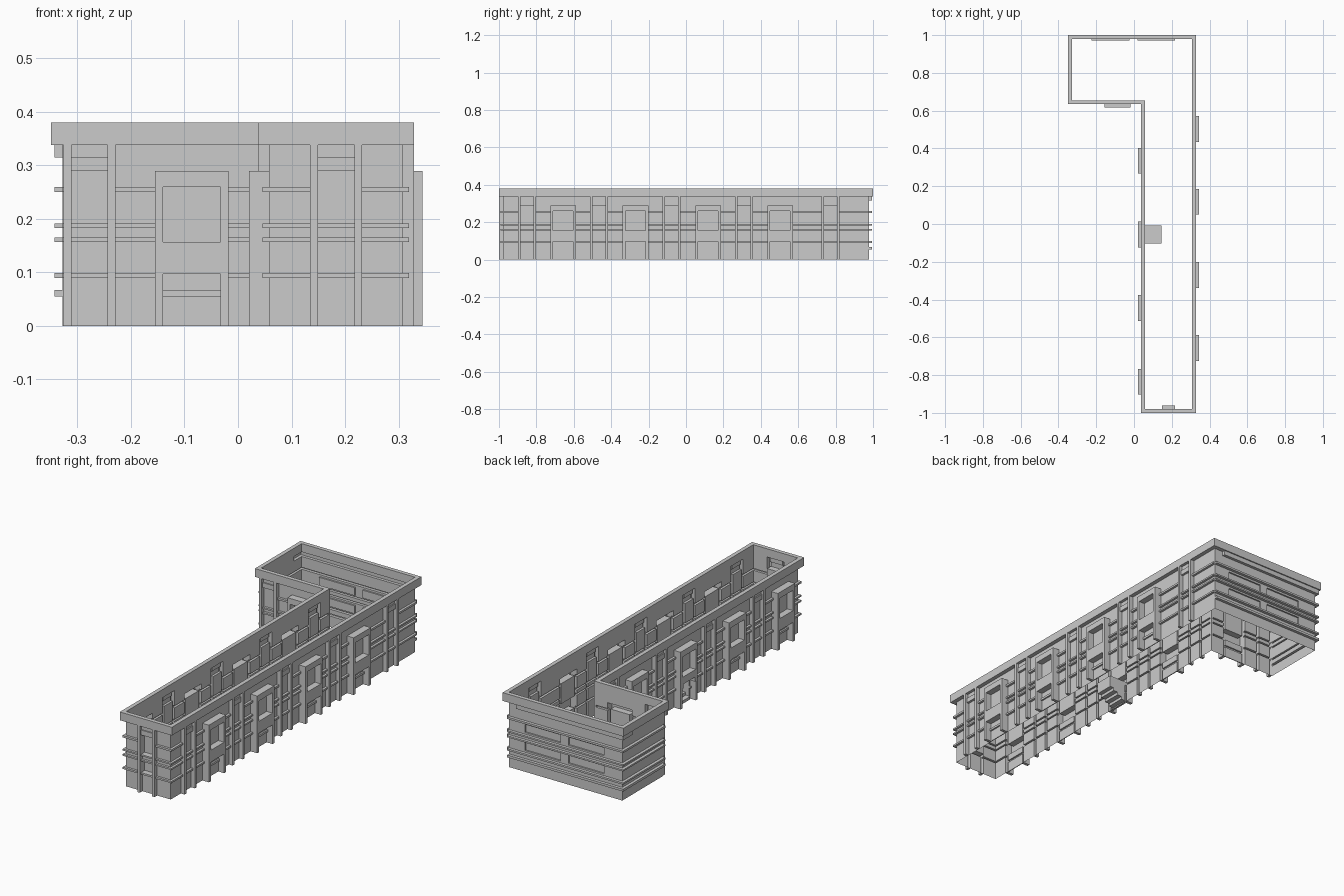
import bpy, bmesh
from mathutils import Vector

if "Cube" in bpy.data.objects:
    bpy.data.objects.remove(bpy.data.objects["Cube"])

TOP = 0.338          # wall top / parapet bottom
BAND, PILASTER, FRAME = 0.012, 0.021, 0.037
COURSES = [(0.09, 0.099), (0.157, 0.165), (0.183, 0.191), (0.25, 0.26)]
# wall corners of the L plan, counter-clockwise
A, B, C, D, E, F = [Vector((x, y, 0)) for x, y in (
    (0.058, -0.979), (0.308, -0.979), (0.308, 0.979),
    (-0.328, 0.979), (-0.328, 0.655), (0.058, 0.655))]


def make_object(name, bm):
    bmesh.ops.remove_doubles(bm, verts=bm.verts, dist=1e-5)
    bmesh.ops.recalc_face_normals(bm, faces=bm.faces)
    me = bpy.data.meshes.new(name)
    bm.to_mesh(me)
    bm.free()
    ob = bpy.data.objects.new(name, me)
    bpy.context.collection.objects.link(ob)
    return ob


def relief_wall(name, p, q, rects):
    """One stepped sheet from p to q; later rects (u0,u1,z0,z1,depth) overwrite earlier."""
    length = (q - p).length
    along = (q - p).normalized()
    out = Vector((along.y, -along.x, 0))
    rects = [(0, length, 0, TOP, 0.0)] + rects
    us = sorted({round(v, 4) for r in rects for v in r[:2]})
    zs = sorted({round(v, 4) for r in rects for v in r[2:4]})
    bm = bmesh.new()

    def depth(i, j):
        if not (0 <= i < len(us) - 1 and 0 <= j < len(zs) - 1):
            return None
        u, z = (us[i] + us[i + 1]) / 2, (zs[j] + zs[j + 1]) / 2
        for u0, u1, z0, z1, d in reversed(rects):
            if u0 < u < u1 and z0 < z < z1:
                return d
        return None

    def quad(pts):
        bm.faces.new([bm.verts.new(p + along * u + out * d + Vector((0, 0, z)))
                      for u, z, d in pts])

    for i in range(len(us)):
        for j in range(len(zs)):
            d = depth(i, j)
            if d is not None:
                u0, u1, z0, z1 = us[i], us[i + 1], zs[j], zs[j + 1]
                quad([(u0, z0, d), (u1, z0, d), (u1, z1, d), (u0, z1, d)])
            # steps towards the previous cell in each direction
            a, b = depth(i - 1, j) or 0, d or 0
            if a != b:
                u, z0, z1 = us[i], zs[j], zs[j + 1]
                quad([(u, z0, a), (u, z0, b), (u, z1, b), (u, z1, a)])
            a = depth(i, j - 1) or 0
            if a != b:
                z, u0, u1 = zs[j], us[i], us[i + 1]
                quad([(u0, z, a), (u1, z, a), (u1, z, b), (u0, z, b)])
    return make_object(name, bm)


def bands(length, start=0.0, end=0.0, d=BAND, courses=COURSES):
    return [(-start, length + end, z0, z1, d) for z0, z1 in courses]


def pilaster_pair(c, recess=0.0):
    h, k = 0.0485, 0.034
    r = [(c - h, c - k, 0, TOP, PILASTER), (c + k, c + h, 0, TOP, PILASTER),
         (c - k, c + k, 0.25, 0.26, 0.0),
         (c - k, c + k, 0.315, TOP, 0.006), (c - k, c + k, 0.29, 0.315, BAND)]
    if recess:
        r += [(c - k, c + k, 0.191, 0.29, -recess), (c - k, c + k, 0.099, 0.157, -recess)]
    return r


def window_frame(c):
    h, k = 0.0685, 0.0535
    return [(c - h, c + h, 0, 0.29, FRAME),
            (c - k, c + k, 0.157, 0.26, 0.004),
            (c - k, c + k, 0, 0.097, 0.004),
            (c - k, c + k, 0.055, 0.066, BAND)]


# front end wall with a recessed stair window between the pilasters
relief_wall("front_wall", A, B, bands(0.25, BAND, BAND) + pilaster_pair(0.1255, 0.018))

# long right wall
rects = bands(1.958, BAND, 0)
for y in (-0.85, -0.465, -0.078, 0.31, 0.772):
    rects += pilaster_pair(y + 0.979)
for y in (-0.657, -0.27, 0.118, 0.503):
    rects += window_frame(y + 0.979)
relief_wall("right_wall", B, C, rects)

# back wall with plain bands and wide shallow windows
BACK = COURSES + [(0.055, 0.067)]
rects = bands(0.636, 0, 0.015, 0.015, BACK) + [(0.05, 0.651, 0.315, TOP, 0.015)]
for u in (0.19, 0.433):
    for z0, z1 in ((0.2, 0.24), (0.108, 0.148)):
        rects.append((u - 0.1, u + 0.1, z0, z1, -0.008))
relief_wall("back_wall", C, D, rects)

# left end of the short wing
relief_wall("left_wall", D, E, bands(0.324, 0.015, 0, 0.015, BACK)
            + [(-0.015, 0.06, 0.315, TOP, 0.015)])

# short wing wall facing front
relief_wall("short_wing_front_wall", E, F,
            bands(0.386) + pilaster_pair(0.0505) + window_frame(0.2415))

# inner long wall with the entrance steps in one bay
rects = bands(1.634, 0, BAND)
for y in (0.53, 0.14, -0.25, -0.64):
    rects += pilaster_pair(0.655 - y)
for y in (0.335, -0.055, -0.445, -0.835):
    rects += window_frame(0.655 - y)
door = 0.655 + 0.055
for n in range(4):
    rects.append((door - 0.047, door + 0.047, n * 0.015, (n + 1) * 0.015, 0.01 - 0.025 * n))
rects.append((door - 0.047, door + 0.047, 0.06, 0.12, -0.087))
relief_wall("inner_wall", F, A, rects)

# parapet ring
o = 0.021
signs = [(-1, -1), (1, -1), (1, 1), (-1, 1), (-1, -1), (-1, -1)]
inner = [v.copy() for v in (A, B, C, D, E, F)]
outer = [v + Vector((sx * o, sy * o, 0)) for v, (sx, sy) in zip(inner, signs)]
bm = bmesh.new()
for i in range(6):
    j = (i + 1) % 6
    section_a = [(outer[i], TOP), (outer[i], 0.38), (inner[i], 0.38), (inner[i], TOP)]
    section_b = [(outer[j], TOP), (outer[j], 0.38), (inner[j], 0.38), (inner[j], TOP)]
    for k in range(4):
        m = (k + 1) % 4
        bm.faces.new([bm.verts.new((v.x, v.y, z)) for v, z in
                      (section_a[k], section_b[k], section_b[m], section_a[m])])
make_object("parapet", bm)
